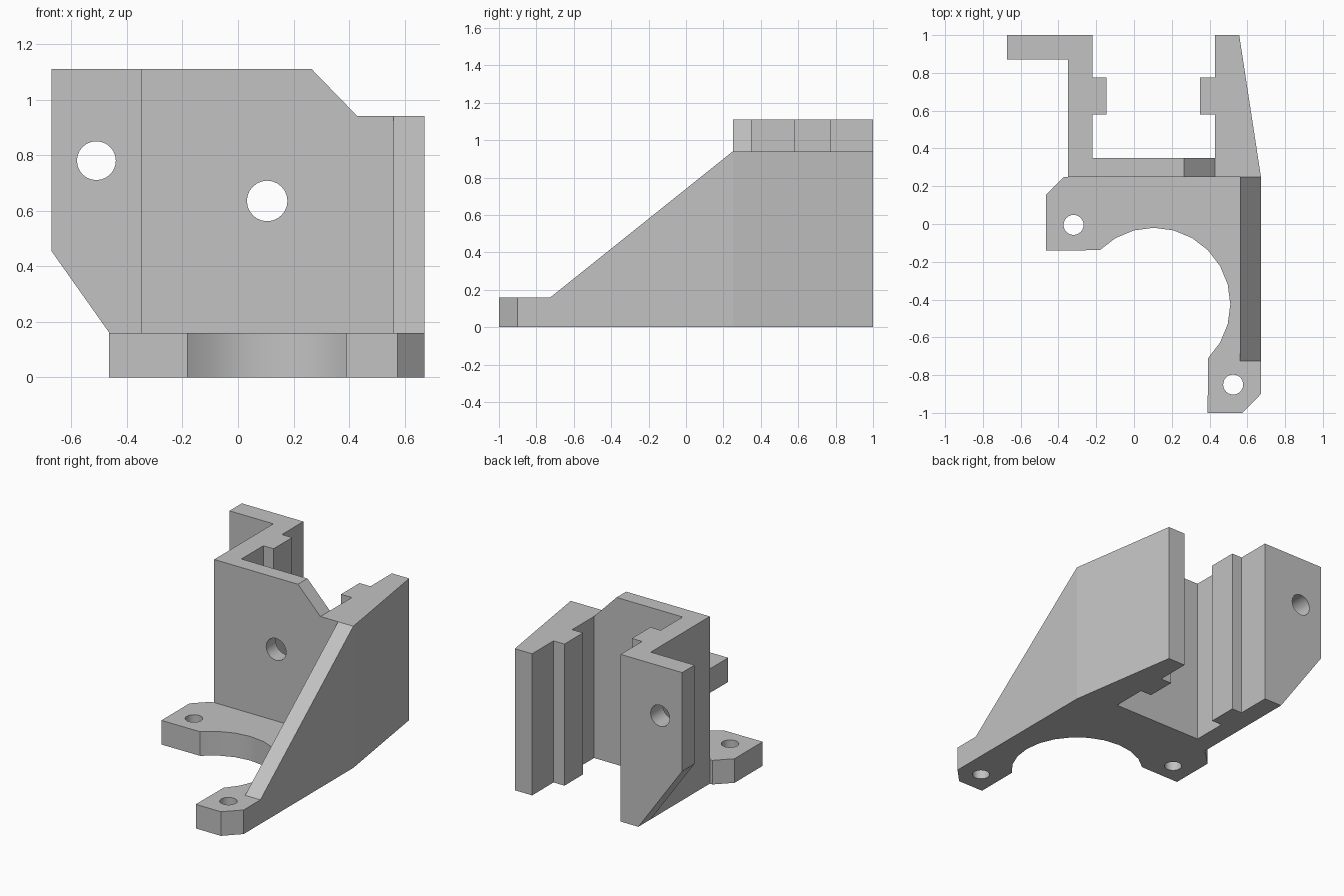
import bpy
import bmesh
from math import cos, sin, radians

cube = bpy.data.objects.get("Cube")
if cube:
    bpy.data.objects.remove(cube, do_unlink=True)

GREY = (0.54, 0.54, 0.54, 1)
mat = bpy.data.materials.new("plain_grey")
mat.use_nodes = True
mat.diffuse_color = GREY
mat.node_tree.nodes["Principled BSDF"].inputs["Base Color"].default_value = GREY

# How profile coordinates (u, v) and depth w map to space, by extrusion axis
AXES = {
    "x": lambda u, v, w: (w, u, v),
    "y": lambda u, v, w: (u, w, v),
    "z": lambda u, v, w: (u, v, w),
}


def arc(cu, cv, r, start, stop, steps):
    angles = [radians(start + (stop - start) * i / steps) for i in range(steps + 1)]
    return [(cu + r * cos(a), cv + r * sin(a)) for a in angles]


def prism(name, axis, lo, hi, outline, holes=()):
    """Extrude a flat outline, with round holes (u, v, radius), along an axis."""
    place = AXES[axis]
    bm = bmesh.new()
    loops = [outline] + [arc(u, v, r, 0, 360, 24)[:-1] for u, v, r in holes]
    edges = []
    for loop in loops:
        verts = [bm.verts.new(place(u, v, lo)) for u, v in loop]
        edges += [bm.edges.new((a, b)) for a, b in zip(verts, verts[1:] + verts[:1])]
    bmesh.ops.triangle_fill(bm, edges=edges, use_beauty=True, normal=place(0, 0, 1))
    new = bmesh.ops.extrude_face_region(bm, geom=bm.faces[:])["geom"]
    moved = [g for g in new if isinstance(g, bmesh.types.BMVert)]
    bmesh.ops.translate(bm, verts=moved, vec=place(0, 0, hi - lo))
    bmesh.ops.recalc_face_normals(bm, faces=bm.faces[:])
    mesh = bpy.data.meshes.new(name)
    bm.to_mesh(mesh)
    bm.free()
    mesh.materials.append(mat)
    obj = bpy.data.objects.new(name, mesh)
    bpy.context.collection.objects.link(obj)
    bpy.ops.object.select_all(action="DESELECT")
    obj.select_set(True)
    bpy.context.view_layer.objects.active = obj
    bpy.ops.object.shade_smooth_by_angle(angle=radians(30))
    return obj


BASE, LOW, TOP = 0.16, 0.94, 1.11      # heights of plate, low wall, high wall
FRONT, INNER, BACK = 0.25, 0.35, 1.0   # depths of the channel walls
RIDGE = (0.58, 0.775)                  # depth range of the guide ridges

# Base plate with a round cut-out and two screw lugs
plate = [(-0.465, -0.14)] + arc(0.105, -0.425, 0.405, 135, -45, 12) + [
    (0.39, -1), (0.575, -1), (0.672, -0.9), (0.672, -0.725),
    (0.56, -0.725), (0.56, FRONT), (-0.37, FRONT), (-0.465, 0.155)]
prism("base_plate", "z", 0, BASE, plate,
      [(-0.32, -0.005, 0.053), (0.525, -0.85, 0.053)])

# Sloping brace rising from the front lug to the side wall
prism("side_brace", "x", 0.56, 0.672,
      [(-0.725, 0), (FRONT, 0), (FRONT, LOW), (-0.725, BASE)])

# Front wall with a clipped corner and a through hole
prism("front_wall", "y", FRONT, INNER,
      [(-0.35, 0), (0.43, 0), (0.43, LOW), (0.265, TOP), (-0.35, TOP)],
      [(0.105, 0.635, 0.073)])

# Tapered low side wall with its guide ridge
prism("left_wall", "z", 0, LOW,
      [(0.43, FRONT), (0.672, FRONT), (0.557, BACK), (0.43, BACK),
       (0.43, RIDGE[1]), (0.35, RIDGE[1]), (0.35, RIDGE[0]), (0.43, RIDGE[0])])

# Tall side wall with its guide ridge
prism("right_wall", "z", 0, TOP,
      [(-0.35, INNER), (-0.22, INNER), (-0.22, RIDGE[0]), (-0.145, RIDGE[0]),
       (-0.145, RIDGE[1]), (-0.22, RIDGE[1]), (-0.22, BACK), (-0.35, BACK)])

# Rear mounting flange with a sloped lower edge
prism("rear_flange", "y", 0.87, BACK,
      [(-0.35, 0), (-0.35, TOP), (-0.672, TOP), (-0.672, 0.455)],
      [(-0.51, 0.78, 0.07)])
